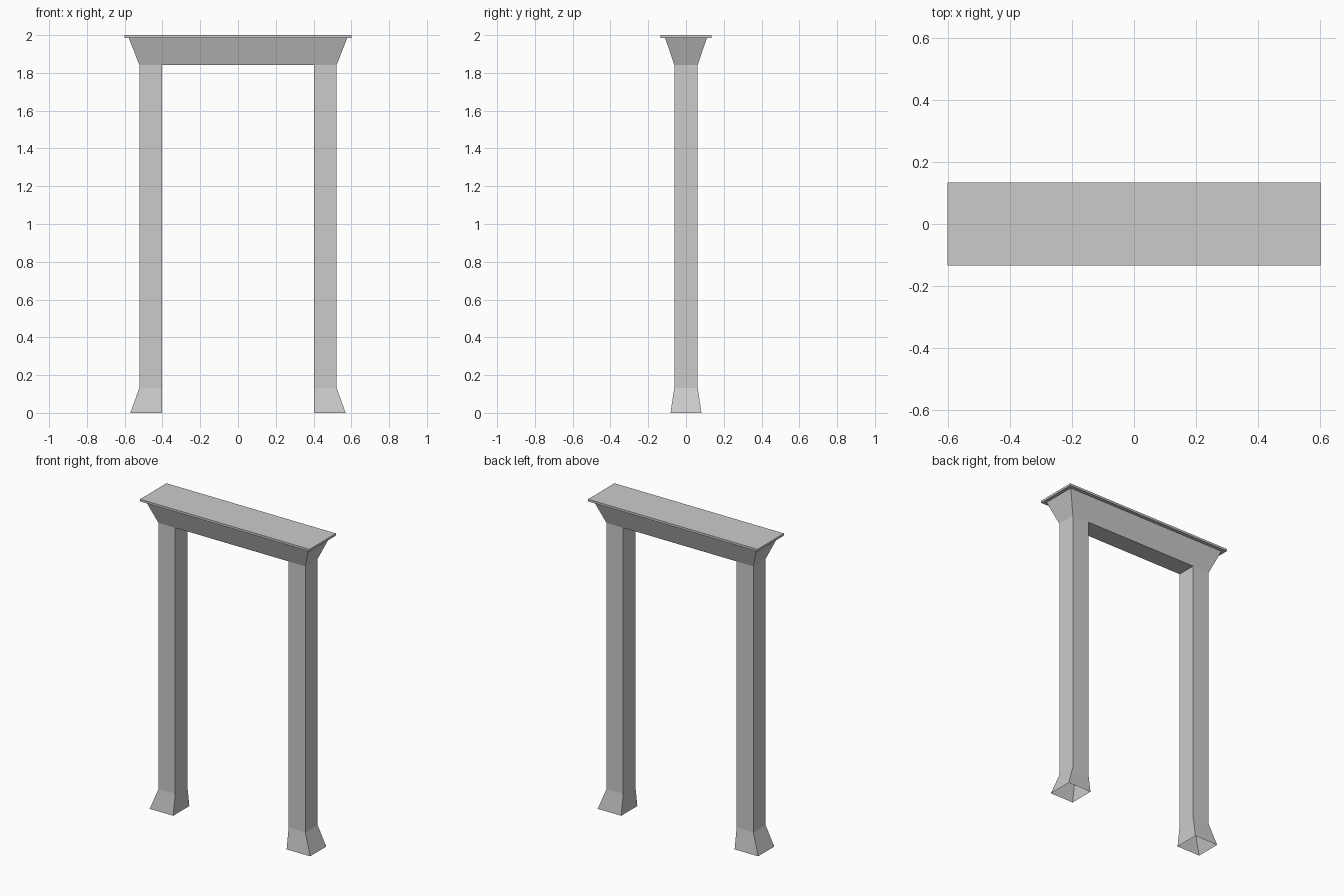
import bpy, bmesh

if "Cube" in bpy.data.objects:
    bpy.data.objects.remove(bpy.data.objects["Cube"])


def rect(x0, x1, y, z):
    """Rectangular cross-section, symmetric in y."""
    return [(x0, -y, z), (x1, -y, z), (x1, y, z), (x0, y, z)]


def loft(name, rings, cap_bottom=False, cap_top=False, extra=()):
    """Skin a stack of rectangles; extra holds additional flat quads."""
    bm = bmesh.new()
    loops = [[bm.verts.new(p) for p in r] for r in rings]
    for a, b in zip(loops, loops[1:]):
        for i in range(4):
            j = (i + 1) % 4
            bm.faces.new((a[i], a[j], b[j], b[i]))
    if cap_bottom:
        bm.faces.new(loops[0][::-1])
    if cap_top:
        bm.faces.new(loops[-1])
    for quad in extra:
        bm.faces.new([bm.verts.new(p) for p in quad])
    mesh = bpy.data.meshes.new(name)
    bm.to_mesh(mesh)
    bm.free()
    obj = bpy.data.objects.new(name, mesh)
    bpy.context.collection.objects.link(obj)
    return obj


INNER, OUTER, DEPTH = 0.403, 0.522, 0.062
LINTEL_Z, SLAB_Z = 1.842, 1.986

# Posts: hollow, open at the foot, flared outwards but straight on the inside
posts = loft("door_posts", [
    rect(INNER, 0.57, 0.082, 0.0),
    rect(INNER, OUTER, DEPTH, 0.133),
    rect(INNER, OUTER, DEPTH, LINTEL_Z),
])
posts.modifiers.new("mirror", 'MIRROR').use_mirror_merge = False

# Lintel: flared sides, with an underside only between the posts
loft("lintel", [
    rect(-OUTER, OUTER, DEPTH, LINTEL_Z),
    rect(-0.579, 0.579, 0.111, SLAB_Z),
], extra=[rect(-INNER, INNER, DEPTH, LINTEL_Z)[::-1]])

# Top slab: thin overhanging plate
loft("top_slab", [
    rect(-0.602, 0.602, 0.134, SLAB_Z),
    rect(-0.602, 0.602, 0.134, 2.0),
], cap_bottom=True, cap_top=True)
